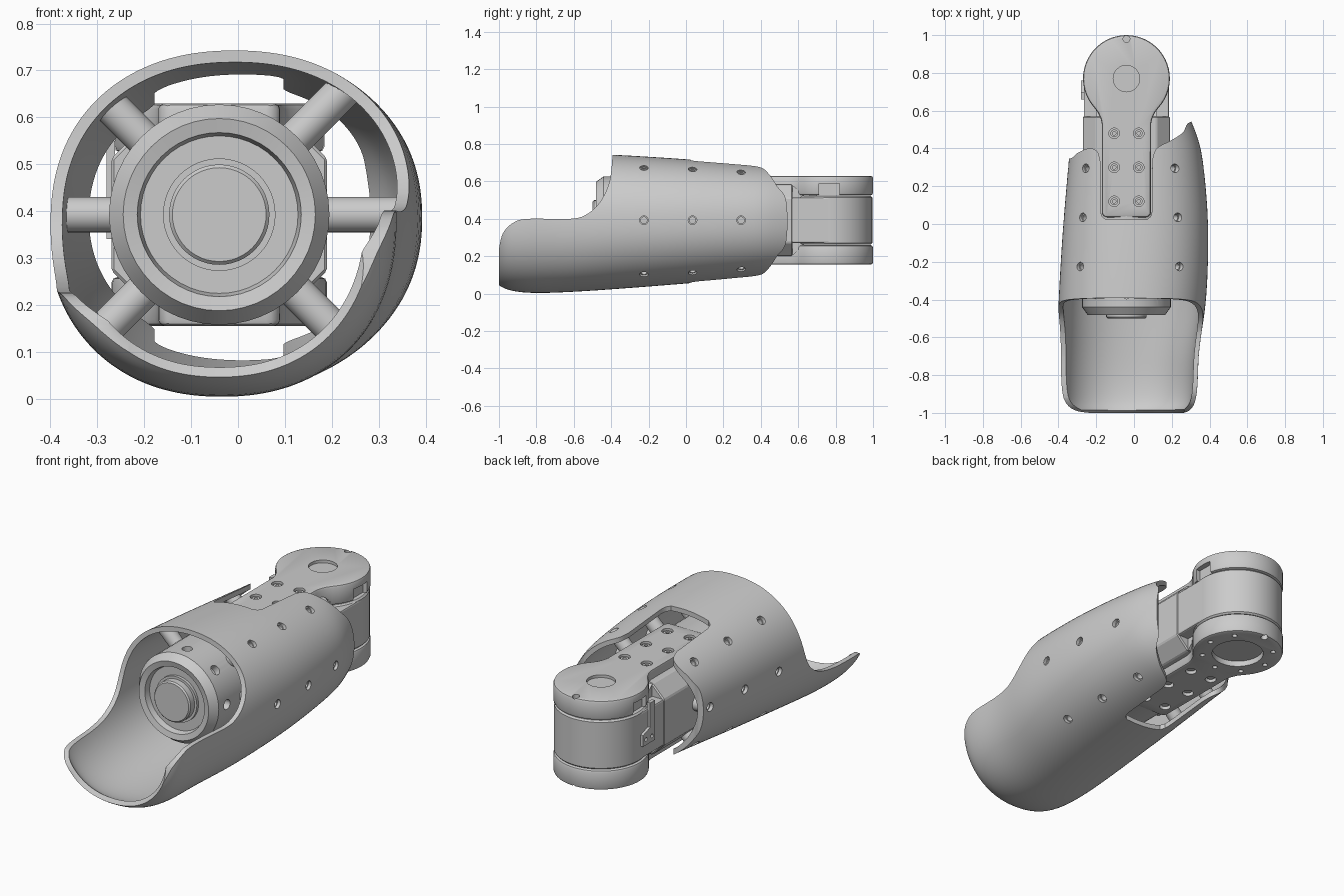
import bpy, bmesh, math
from mathutils import Vector
from mathutils.bvhtree import BVHTree

if "Cube" in bpy.data.objects:
    bpy.data.objects.remove(bpy.data.objects["Cube"])

CX, CZ, JY = -0.04, 0.3925, 0.77      # mechanism axis and joint position


def make(name, bm, recalc=True):
    bmesh.ops.remove_doubles(bm, verts=bm.verts, dist=1e-5)
    if recalc:
        bmesh.ops.recalc_face_normals(bm, faces=bm.faces)
    me = bpy.data.meshes.new(name)
    bm.to_mesh(me)
    bm.free()
    ob = bpy.data.objects.new(name, me)
    bpy.context.collection.objects.link(ob)
    return ob


def activate(ob):
    bpy.ops.object.select_all(action='DESELECT')
    ob.select_set(True)
    bpy.context.view_layer.objects.active = ob


def modify(ob, kind, **settings):
    m = ob.modifiers.new(kind.lower(), kind)
    for k, v in settings.items():
        setattr(m, k, v)
    activate(ob)
    bpy.ops.object.modifier_apply(modifier=m.name)


def cut(ob, cutter):
    cutter.hide_render = True
    modify(ob, 'BOOLEAN', object=cutter, operation='DIFFERENCE', solver='EXACT')
    bpy.data.objects.remove(cutter)


def smooth(ob, angle=35):
    activate(ob)
    bpy.ops.object.shade_smooth_by_angle(angle=math.radians(angle))


def bevel(ob, width, segments=2):
    modify(ob, 'BEVEL', width=width, segments=segments, limit_method='ANGLE',
           angle_limit=math.radians(40))


def prism(name, pts, axis, lo, hi):
    place = {'x': lambda p, a: (a, p[0], p[1]), 'y': lambda p, a: (p[0], a, p[1]),
             'z': lambda p, a: (p[0], p[1], a)}[axis]
    bm = bmesh.new()
    lower, upper = [[bm.verts.new(place(p, a)) for p in pts] for a in (lo, hi)]
    bm.faces.new(lower)
    bm.faces.new(upper)
    n = len(pts)
    for i in range(n):
        bm.faces.new((lower[i], lower[(i + 1) % n], upper[(i + 1) % n], upper[i]))
    return make(name, bm)


def box(name, x0, x1, y0, y1, z0, z1):
    return prism(name, [(x0, y0), (x1, y0), (x1, y1), (x0, y1)], 'z', z0, z1)


def lathe_into(bm, profile, origin, axis, seg=48):
    # Closed (radius, height) profile turned about an axis
    q = Vector(axis).to_track_quat('Z', 'Y')
    rings = [[bm.verts.new(Vector(origin) + q @ Vector((r * math.cos(math.tau * j / seg),
              r * math.sin(math.tau * j / seg), h))) for j in range(seg)] for r, h in profile]
    for a, b in zip(rings, rings[1:] + rings[:1]):
        if a[0].co == a[1].co and b[0].co == b[1].co:
            continue
        for j in range(seg):
            bm.faces.new((a[j], a[(j + 1) % seg], b[(j + 1) % seg], b[j]))


def lathes(name, items, seg=48):
    bm = bmesh.new()
    for profile, origin, axis in items:
        lathe_into(bm, profile, origin, axis, seg)
    return make(name, bm)


def rod(r, h0, h1):
    return [(0, h0), (r, h0), (r, h1), (0, h1)]


def curve(pts, steps=5):
    # Catmull-Rom through the points
    p = [Vector(q) for q in [pts[0]] + pts + [pts[-1]]]
    out = []
    for a, b, c, d in zip(p, p[1:], p[2:], p[3:]):
        for k in range(steps):
            t = k / steps
            v = 0.5 * (2 * b + (c - a) * t + (2 * a - 5 * b + 4 * c - d) * t**2
                       + (3 * b - a - 3 * c + d) * t**3)
            out.append(tuple(v))
    return out + [pts[-1]]


# Outer shell: lofted tube (y, left, right, bottom, top)
stations = [(-1.0, -.37, .29, .045, .74), (-.96, -.40, .325, .018, .74), (-.85, -.41, .34, .001, .75),
            (-.7, -.41, .34, .004, .75), (-.55, -.405, .362, .012, .75), (-.4, -.40, .386, .022, .745),
            (-.1, -.383, .397, .045, .727), (.1, -.367, .39, .062, .712), (.35, -.345, .366, .085, .692),
            (.45, -.335, .342, .092, .684), (.56, -.32, .298, .105, .67)]
bm, N = bmesh.new(), 48
rows = []
for y, xl, xr, zb, zt in stations:
    row = []
    for j in range(N):
        c, s = math.cos(math.tau * j / N), math.sin(math.tau * j / N)
        e = 2 / 2.2
        row.append(bm.verts.new(((xl + xr) / 2 + (xr - xl) / 2 * math.copysign(abs(c)**e, c), y,
                                 (zb + zt) / 2 + (zt - zb) / 2 * math.copysign(abs(s)**e, s))))
    rows.append(row)
for a, b in zip(rows, rows[1:]):
    for j in range(N):
        bm.faces.new((a[j], b[j], b[(j + 1) % N], a[(j + 1) % N]))
shell = make("outer_shell", bm, recalc=False)
modify(shell, 'SUBSURF', levels=2)
modify(shell, 'SOLIDIFY', thickness=0.025, offset=-1)

# Where each spacer post meets the shell
bm = bmesh.new()
bm.from_mesh(shell.data)
tree = BVHTree.FromBMesh(bm)
posts, holes = [], []
for y in (-.225, .035, .295):
    for deg in (0, 45, 135, 180, 225, 315):
        d = Vector((math.cos(math.radians(deg)), 0, math.sin(math.radians(deg))))
        o = Vector((CX, y, CZ))
        reach = tree.ray_cast(o, d)[3] + 0.008
        posts.append(([(.017, .16), (.038, .16), (.038, reach), (.017, reach)], o, d))
        holes.append((rod(.023, .28, .6), o, d))
bm.free()

# Front openings, one trough rim per side
right_rim = curve([(-1.0, .24), (-.98, .32), (-.93, .375), (-.85, .40), (-.62, .40), (-.53, .425),
                   (-.46, .49), (-.415, .58), (-.398, .67), (-.39, .80)])
left_rim = curve([(-1.0, .10), (-.985, .165), (-.94, .21), (-.88, .225), (-.7, .235), (-.58, .26),
                  (-.49, .31), (-.44, .38), (-.41, .50), (-.395, .66), (-.39, .80)])
cut(shell, prism("right_front_cutter", [(-1.1, .24)] + right_rim + [(-1.1, .80)], 'x', -.001, .6))
cut(shell, prism("left_front_cutter", [(-1.1, .10)] + left_rim + [(-1.1, .80)], 'x', -.6, .001))

# Back edge and arm slot
left_edge = curve([(-.5, .335), (-.345, .345), (-.30, .375), (-.24, .40), (-.195, .385), (-.178, .33)])
slot = [(-.178, .07), (-.17, .04), (-.15, .025), (.07, .025), (.088, .04), (.097, .07)]
right_edge = curve([(.097, .34), (.12, .40), (.20, .445), (.26, .485), (.305, .543), (.5, .552)])
cut(shell, prism("back_cutter", left_edge + slot + right_edge + [(.5, .7), (-.5, .7)], 'z', -.2, 1))
cut(shell, lathes("hole_cutter", holes, 20))
smooth(shell)
smooth(lathes("spacer_posts", posts, 24))

# Motor drum facing the front
drum = lathes("motor_drum", [([(0, -.46), (.12, -.46), (.12, -.445), (.168, -.445), (.175, -.475),
              (.205, -.482), (.235, -.44), (.235, .06), (0, .06)], (CX, 0, CZ), (0, 1, 0))])
cut(drum, lathes("drum_hole_cutter", [(rod(.026, .2, .3), (CX, -.37, CZ),
    (math.cos(k * math.pi / 4), 0, math.sin(k * math.pi / 4))) for k in range(8)], 20))
smooth(drum)
smooth(lathes("output_disc", [([(0, -.50), (.1, -.50), (.107, -.493), (.107, -.45), (0, -.45)],
                               (CX, 0, CZ), (0, 1, 0))]))

# Housing behind the drum and the tongue reaching the joint
octagon = [(CX + a, CZ + b) for a, b in [(.23, -.12), (.23, .12), (.16, .19), (-.16, .19),
                                         (-.23, .12), (-.23, -.12), (-.16, -.19), (.16, -.19)]]
housing = prism("housing", octagon, 'y', .03, .57)
bevel(housing, .006, 1)
taper = prism("housing_taper", [(.5, .205), (.57, .205), (.64, .27), (.64, .515), (.57, .58), (.5, .58)],
              'x', CX - .16, CX + .16)
tongue = box("joint_tongue", CX - .226, CX + .226, .5, JY, .27, .515)
bevel(tongue, .008)

# Joint barrel
smooth(lathes("joint_barrel", [([(0, -.13), (.218, -.13), (.226, -.122), (.226, .122), (.218, .13), (0, .13)],
                                (CX, JY, CZ), (0, 0, 1))], 64))

# Keyhole arm plates above and below
half = [(.112, .035), (.13, .053), (.13, .53), (.137, .56), (.151, .59)] + \
       [(.23 * math.cos(math.radians(a)), JY + .23 * math.sin(math.radians(a))) for a in range(-43, 90, 7)]
outline = [(CX + x, y) for x, y in half] + [(CX, 1.0)] + [(CX - x, y) for x, y in reversed(half)]
for name, s, recess in (("upper", 1, .07), ("lower", -1, .13)):
    top = CZ + s * .2375
    plate = prism(name + "_arm_plate", outline, 'z', *sorted((CZ + s * .133, top)))
    bevel(plate, .014, 2)
    spots = [(CX + dx, y) for dx in (-.065, .065) for y in (.12, .30, .48)]
    cutters = [(rod(.028, -.03, .03), (x, y, top), (0, 0, 1)) for x, y in spots]
    cutters.append((rod(recess, -.015, .03), (CX, JY, top), (0, 0, 1)))
    cutters.append((rod(.018, -.03, .03), (CX, JY + .21, top), (0, 0, 1)))
    if s < 0:
        cutters += [(rod(.013, -.03, .03), (CX + .18 * math.cos(k * math.pi / 4), JY + .18 *
                    math.sin(k * math.pi / 4), top), (0, 0, 1)) for k in (0, 1, 3, 4, 5, 6, 7)]
    cut(plate, lathes("plate_hole_cutter", cutters, 32))
    if s > 0:
        for x in (CX - .23, CX + .23):
            cut(plate, box("side_slot_cutter", x - .03, x + .03, .71, .82, .50, .59))
    smooth(plate)
    # Screws sunk in the plate
    smooth(lathes(name + "_screws", [([(.009, -.018), (.009, -.008), (.02, -.008), (.02, -.04), (0, -.04),
           (0, -.018)], (x, y, top), (0, 0, s)) for x, y in spots], 20)) if s > 0 else \
        smooth(lathes(name + "_screws", [(rod(.02, -.04, -.012), (x, y, top), (0, 0, s)) for x, y in spots], 20))

# Small cable bracket on the left of the joint
bracket = prism("cable_bracket", [(.66, .34), (.76, .34), (.76, .40), (.70, .42), (.70, .55), (.66, .55)],
                'x', CX - .24, CX - .222)
cut(bracket, lathes("bracket_hole_cutter", [(rod(.01, -.03, .03), (CX - .23, y, .37), (1, 0, 0))
                                            for y in (.685, .735)], 16))
